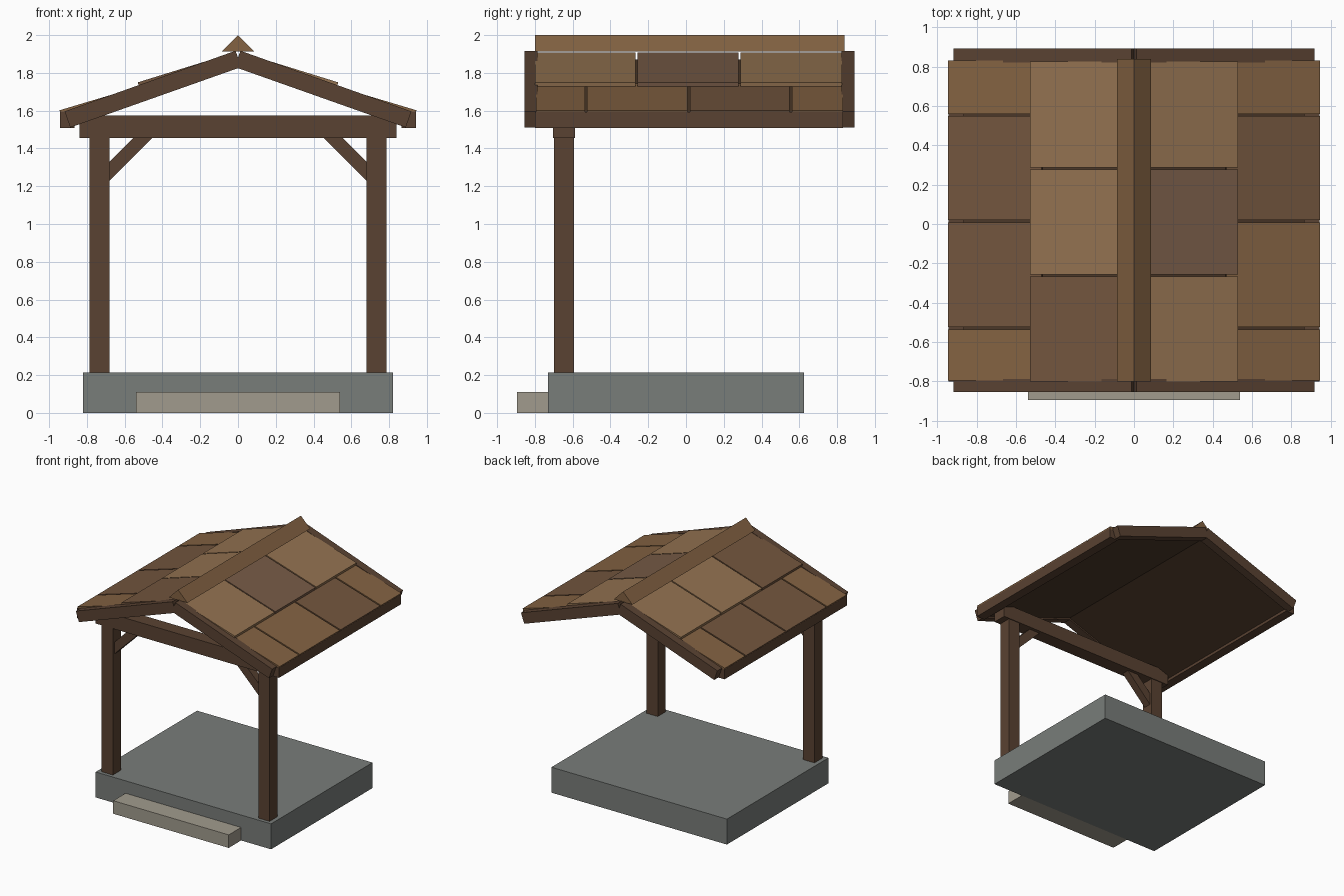
import bpy
import bmesh

if "Cube" in bpy.data.objects:
    bpy.data.objects.remove(bpy.data.objects["Cube"])


def mat(name, r, g, b):
    m = bpy.data.materials.new(name)
    m.diffuse_color = [(c / 255) ** 2.2 for c in (r, g, b)] + [1]
    m.use_nodes = True
    m.node_tree.nodes["Principled BSDF"].inputs["Base Color"].default_value = m.diffuse_color
    return m


STONE = mat("stone", 120, 124, 121)
STEP = mat("step_stone", 160, 154, 140)
TIMBER = mat("timber", 90, 68, 53)
UNDER = mat("deck_wood", 76, 58, 44)
A = mat("shingle_medium", 130, 98, 68)
B = mat("shingle_dark", 114, 86, 64)
C = mat("shingle_light", 145, 113, 81)
D = mat("shingle_red", 118, 91, 72)
SLOPE = 0.354


def prism(name, profile, y0, y1, material, side=1):
    """Extrude an xz profile along y; side=-1 mirrors it in x."""
    bm = bmesh.new()
    face = bm.faces.new([bm.verts.new((x * side, y0, z)) for x, z in profile])
    new = bmesh.ops.extrude_face_region(bm, geom=[face])["geom"]
    verts = [v for v in new if isinstance(v, bmesh.types.BMVert)]
    bmesh.ops.translate(bm, verts=verts, vec=(0, y1 - y0, 0))
    bmesh.ops.recalc_face_normals(bm, faces=bm.faces)
    me = bpy.data.meshes.new(name)
    bm.to_mesh(me)
    bm.free()
    ob = bpy.data.objects.new(name, me)
    me.materials.append(material)
    bpy.context.collection.objects.link(ob)
    return ob


def box(name, x0, x1, y0, y1, z0, z1, material, side=1):
    return prism(name, [(x0, z0), (x1, z0), (x1, z1), (x0, z1)], y0, y1, material, side)


# Base slab, step and cross beam
box("base_slab", -0.82, 0.82, -0.73, 0.625, 0, 0.215, STONE)
box("front_step", -0.54, 0.54, -0.895, -0.73, 0, 0.11, STEP)
box("cross_beam", -0.84, 0.84, -0.705, -0.588, 1.455, 1.575, TIMBER)

# Shingle layout: (y start, y end) per course, colours per side
upper_y = [(-0.80, -0.268), (-0.258, 0.277), (0.288, 0.825)]
lower_y = [(-0.795, -0.536), (-0.524, 0.008), (0.02, 0.548), (0.56, 0.832)]
colours = {1: ([C, D, C], [A, A, B, A]), -1: ([B, C, C], [A, B, B, A])}

for side, tag in ((-1, "left"), (1, "right")):
    # Post and diagonal brace
    box(f"{tag}_post", 0.68, 0.785, -0.70, -0.594, 0.215, 1.46, TIMBER, side)
    prism(f"{tag}_brace", [(0.68, 1.23), (0.68, 1.33), (0.55, 1.46), (0.45, 1.46)],
          -0.68, -0.615, TIMBER, side)

    # Roof deck and eave board
    prism(f"{tag}_roof_deck", [(0, 1.872), (0.90, 1.872 - 0.90 * SLOPE),
                               (0.90, 1.838 - 0.90 * SLOPE), (0, 1.838)],
          -0.79, 0.825, UNDER, side)
    box(f"{tag}_eave_board", 0.865, 0.943, -0.80, 0.832, 1.508, 1.592, TIMBER, side)

    # Gable boards, front and back, with square-cut ends
    for end, y0, y1 in (("front", -0.855, -0.787), ("back", 0.822, 0.892)):
        prism(f"{tag}_{end}_gable_board",
              [(0.013, 1.917), (0.918, 1.596), (0.888, 1.511), (0, 1.825), (0, 1.88)],
              y0, y1, TIMBER, side)

    # Two overlapping courses of shingles
    upper, lower = colours[side]
    for i, (y0, y1) in enumerate(upper_y):
        prism(f"{tag}_upper_shingle_{i + 1}",
              [(0.02, 1.908), (0.53, 1.750), (0.525, 1.728), (0.014, 1.886)],
              y0, y1, upper[i], side)
    for i, (y0, y1) in enumerate(lower_y):
        prism(f"{tag}_lower_shingle_{i + 1}",
              [(0.47, 1.744), (0.945, 1.602), (0.938, 1.58), (0.464, 1.722)],
              y0, y1, lower[i], side)

# Ridge cap
prism("ridge_cap", [(-0.087, 1.913), (0.087, 1.913), (0, 2.0)], -0.80, 0.84, A)
